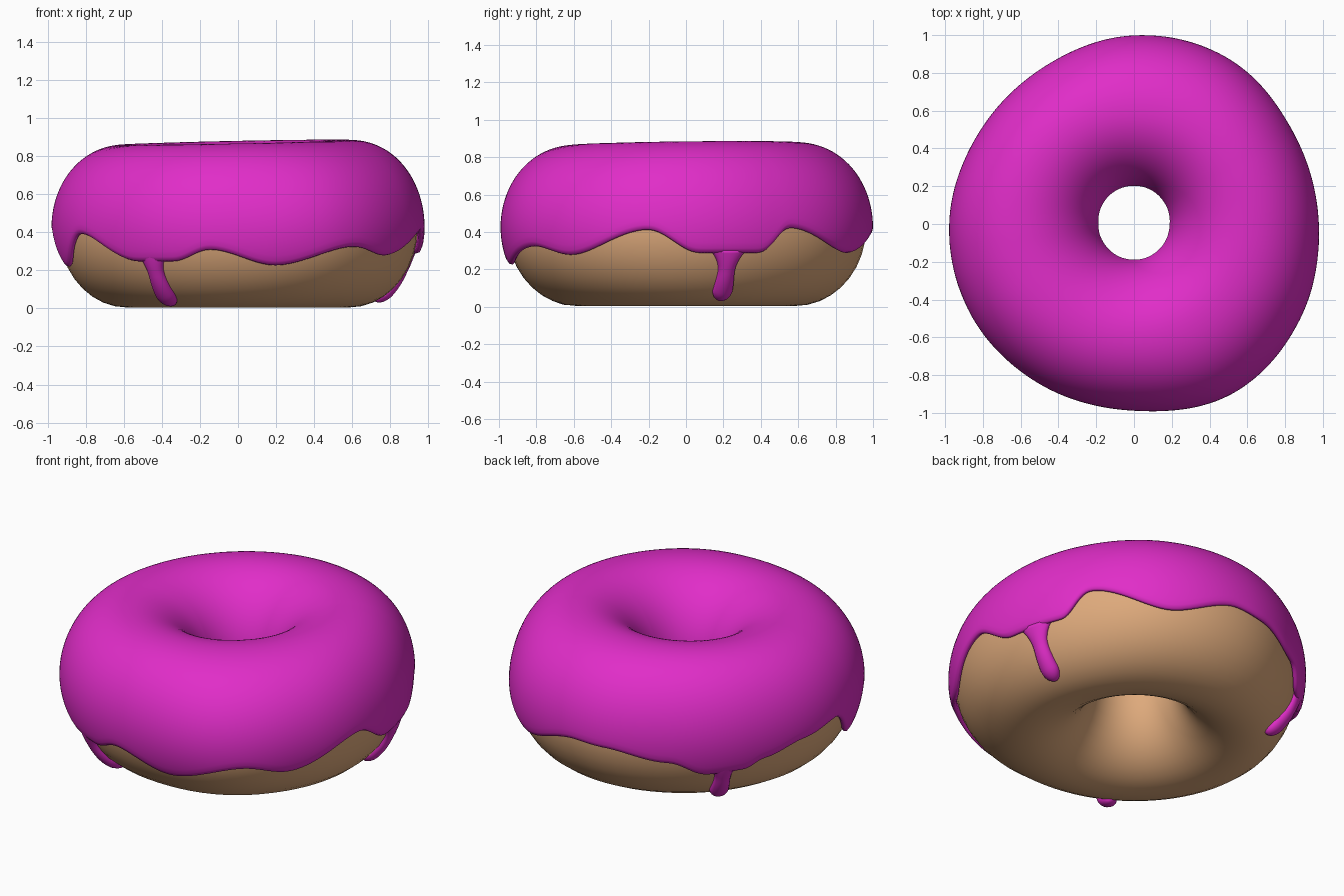
import bpy, bmesh, math
from math import sin, cos, radians, asin, sqrt, pi
from mathutils import Vector

if "Cube" in bpy.data.objects:
    bpy.data.objects.remove(bpy.data.objects["Cube"])

C, A, B, ZC, T = 0.585, 0.365, 0.42, 0.425, 0.037  # ring radius, section radii, centre height, icing thickness

# Outer radius every 30 degrees from +x
OUTLINE = [.98, .975, 1.01, 1.0, .96, .955, .98, .99, .985, .99, 1.04, 1.015]
# Height of the icing's lower edge by angle
EDGE = [(4, .29), (25, .29), (35, .42), (62, .29), (86, .39), (97, .38), (119, .32), (132, .24),
        (146, .25), (152, .30), (168, .36), (184, .40), (197, .22), (212, .39),
        (236, .25), (249, .25), (261, .31), (282, .23), (307, .325), (321, .28), (348, .41)]
# Drips: angle, tip height
DRIPS = [(14.2, .045), (138.5, .045), (241, .025)]


def outline(deg):
    i, t = int(deg // 30), (deg % 30) / 30
    a, b, c, d = (OUTLINE[(i + k) % 12] for k in (-1, 0, 1, 2))
    return b + t * ((c - a) + t * (2 * a - 5 * b + 4 * c - d + t * (3 * b - a - 3 * c + d))) / 2


def edge_phi(deg):
    pts = [(EDGE[-1][0] - 360, EDGE[-1][1])] + EDGE + [(EDGE[0][0] + 360, EDGE[0][1])]
    for (a, u), (b, v) in zip(pts, pts[1:]):
        if a <= deg <= b:
            t = (deg - a) / (b - a)
            return asin((u + (v - u) * t * t * (3 - 2 * t) - ZC) / B)


def surface(deg, phi):
    th, c, s = radians(deg), cos(phi), sin(phi)
    if c > 0:
        r = C + (outline(deg % 360) - T - C) * (c ** .93 if s > 0 else c)
    else:
        r = C + (A - .014 * max(0, sin(th))) * c
    lift = 0.014 * cos(th - radians(30)) - 0.008 if s > 0 else 0
    return Vector((r * cos(th), r * sin(th), ZC + (B + lift) * s))


materials = {}


def build(name, grid, wrap_u, wrap_v, color):
    bm = bmesh.new()
    grid = [[bm.verts.new(p) for p in col] for col in grid]
    n, m = len(grid), len(grid[0])
    for i in range(n if wrap_u else n - 1):
        k = (i + 1) % n
        for j in range(m if wrap_v else m - 1):
            l = (j + 1) % m
            bm.faces.new((grid[i][j], grid[k][j], grid[k][l], grid[i][l]))
    if not wrap_u:  # cap the ends of a tube
        bm.faces.new(grid[0])
        bm.faces.new(grid[-1])
        bmesh.ops.recalc_face_normals(bm, faces=bm.faces)
    me = bpy.data.meshes.new(name)
    bm.to_mesh(me)
    bm.free()
    for p in me.polygons:
        p.use_smooth = True
    if color not in materials:
        materials[color] = bpy.data.materials.new(name)
        materials[color].diffuse_color = color
    me.materials.append(materials[color])
    ob = bpy.data.objects.new(name, me)
    bpy.context.collection.objects.link(ob)
    return ob


DOUGH, PINK = (.73, .40, .20, 1), (.75, .026, .58, 1)

# Dough ring
build("dough", [[surface(i * 5, radians(j * 10)) for j in range(36)] for i in range(72)],
      True, True, DOUGH)

# Icing shell from the wavy edge, over the top and into the hole
END, ROWS = radians(176), 24
cols = []
for d in range(0, 360, 2):
    e = edge_phi(d)
    cols.append([surface(d, e + (END - e) * j / ROWS) for j in range(ROWS + 1)])
icing = build("icing", cols, True, False, PINK)
solid = icing.modifiers.new("thickness", 'SOLIDIFY')
solid.thickness = T
solid.offset = 1
sub = icing.modifiers.new("round_edges", 'SUBSURF')
sub.levels = sub.render_levels = 1

# Drips: flattened tubes running down the dough, flared, necked and bulbous
STEPS = 28
for n, (deg, tip) in enumerate(DRIPS):
    th = radians(deg)
    side = Vector((-sin(th), cos(th), 0))
    rings = []
    for i in range(STEPS + 1):
        t = 1 - (1 - i / STEPS) ** 1.5  # finer towards the tip
        phi = asin((.31 + (tip - .31) * t - ZC) / B)
        p = surface(deg, phi)
        normal = Vector((cos(phi) * cos(th), cos(phi) * sin(th), sin(phi)))
        end = sqrt(max(.002, 1 - max(0, (t - .8) / .2) ** 2))  # rounded tip
        w = (.046 + .06 * max(0, 1 - t / .45) ** 2 + .013 * max(0, (t - .5) / .5)) * end
        h = (.034 + .014 * max(0, (t - .4) / .6)) * end
        rings.append([p + side * w * cos(a) + normal * h * sin(a)
                      for a in (2 * pi * k / 20 for k in range(20))])
    build(f"icing_drip_{n + 1}", rings, False, True, PINK)

for m in bpy.data.materials:
    if m.users and not m.is_grease_pencil:
        m.use_nodes = True
        m.node_tree.nodes["Principled BSDF"].inputs["Base Color"].default_value = m.diffuse_color
